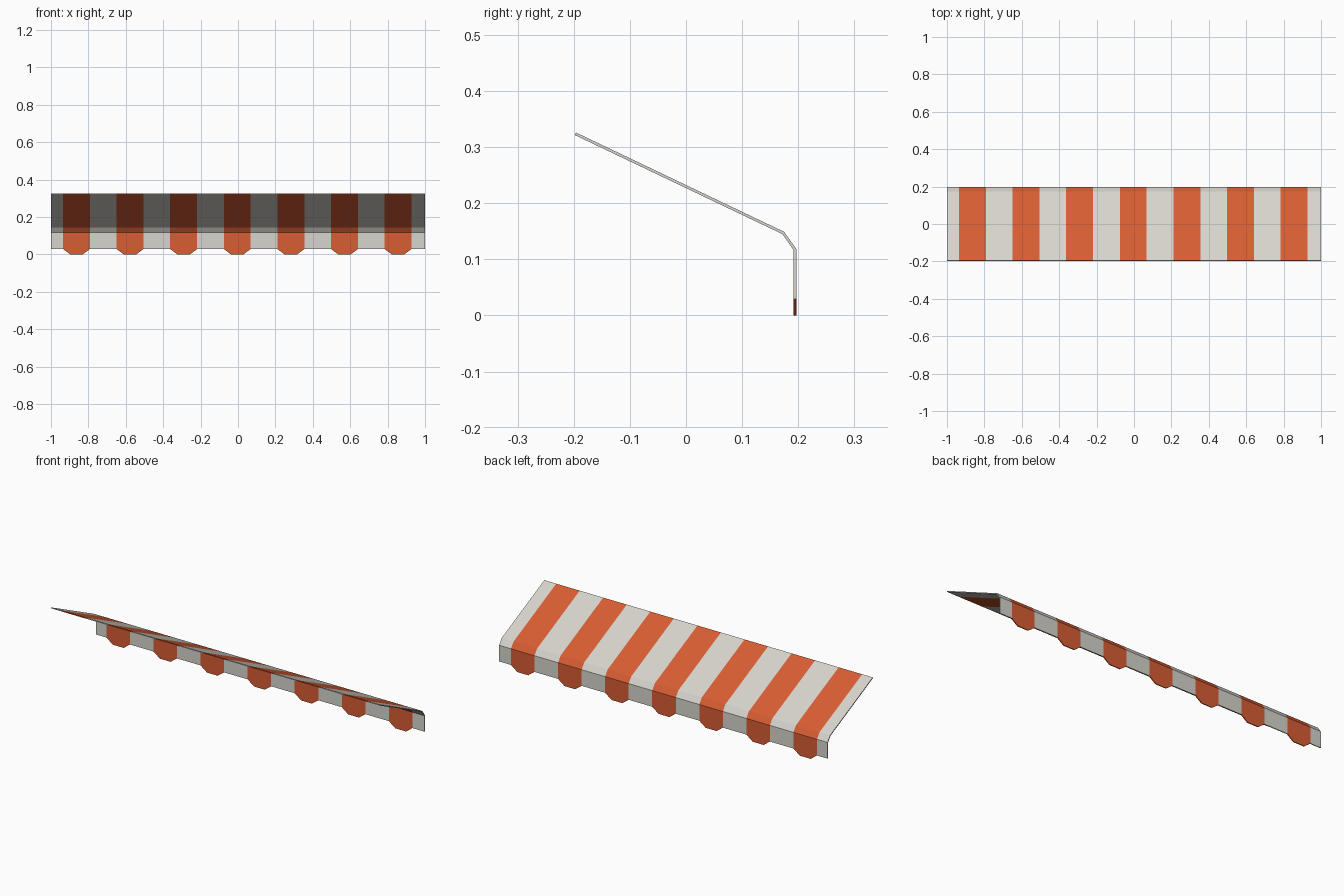
import bpy
import bmesh

cube = bpy.data.objects.get("Cube")
if cube:
    bpy.data.objects.remove(cube, do_unlink=True)


def make_material(name, rgb):
    mat = bpy.data.materials.new(name)
    mat.use_nodes = True
    color = (*rgb, 1.0)
    mat.diffuse_color = color
    bsdf = mat.node_tree.nodes["Principled BSDF"]
    bsdf.inputs["Base Color"].default_value = color
    bsdf.inputs["Roughness"].default_value = 0.8
    return mat


cream = make_material("cream_canvas", (0.68, 0.66, 0.61))
orange = make_material("orange_canvas", (0.68, 0.11, 0.033))

# Outer line of the canopy (y, z): wall edge, slope, bent lip, hanging valance
PROFILE = [(-0.196, 0.326), (0.175, 0.149), (0.197, 0.118), (0.197, 0.029)]
STRIPES = 13
WIDTH = 0.1433
SHIFT = -0.004
THICKNESS = 0.005

# Stripe borders, with narrow cream strips at both ends
inner = [SHIFT + (i - STRIPES / 2) * WIDTH for i in range(STRIPES + 1)]
borders = [-1.0] + inner + [1.0]

bm = bmesh.new()
rows = [[bm.verts.new((x, y, z)) for x in borders] for y, z in PROFILE]

for col in range(len(borders) - 1):
    is_orange = col % 2
    # Canvas panels down the profile
    for upper, lower in zip(rows, rows[1:]):
        face = bm.faces.new((upper[col], upper[col + 1], lower[col + 1], lower[col]))
        face.material_index = is_orange
    # Chamfered tab below the hem of each orange stripe
    if is_orange:
        left, right = rows[-1][col], rows[-1][col + 1]
        inset = WIDTH * 0.27
        tip_right = bm.verts.new((right.co.x - inset, right.co.y, 0))
        tip_left = bm.verts.new((left.co.x + inset, left.co.y, 0))
        face = bm.faces.new((left, right, tip_right, tip_left))
        face.material_index = is_orange

mesh = bpy.data.meshes.new("awning_canopy")
bm.to_mesh(mesh)
bm.free()
mesh.materials.append(cream)
mesh.materials.append(orange)

canopy = bpy.data.objects.new("awning_canopy", mesh)
bpy.context.collection.objects.link(canopy)

# Cloth thickness toward the underside
solid = canopy.modifiers.new("cloth_thickness", "SOLIDIFY")
solid.thickness = THICKNESS
solid.offset = -1
solid.use_even_offset = True
